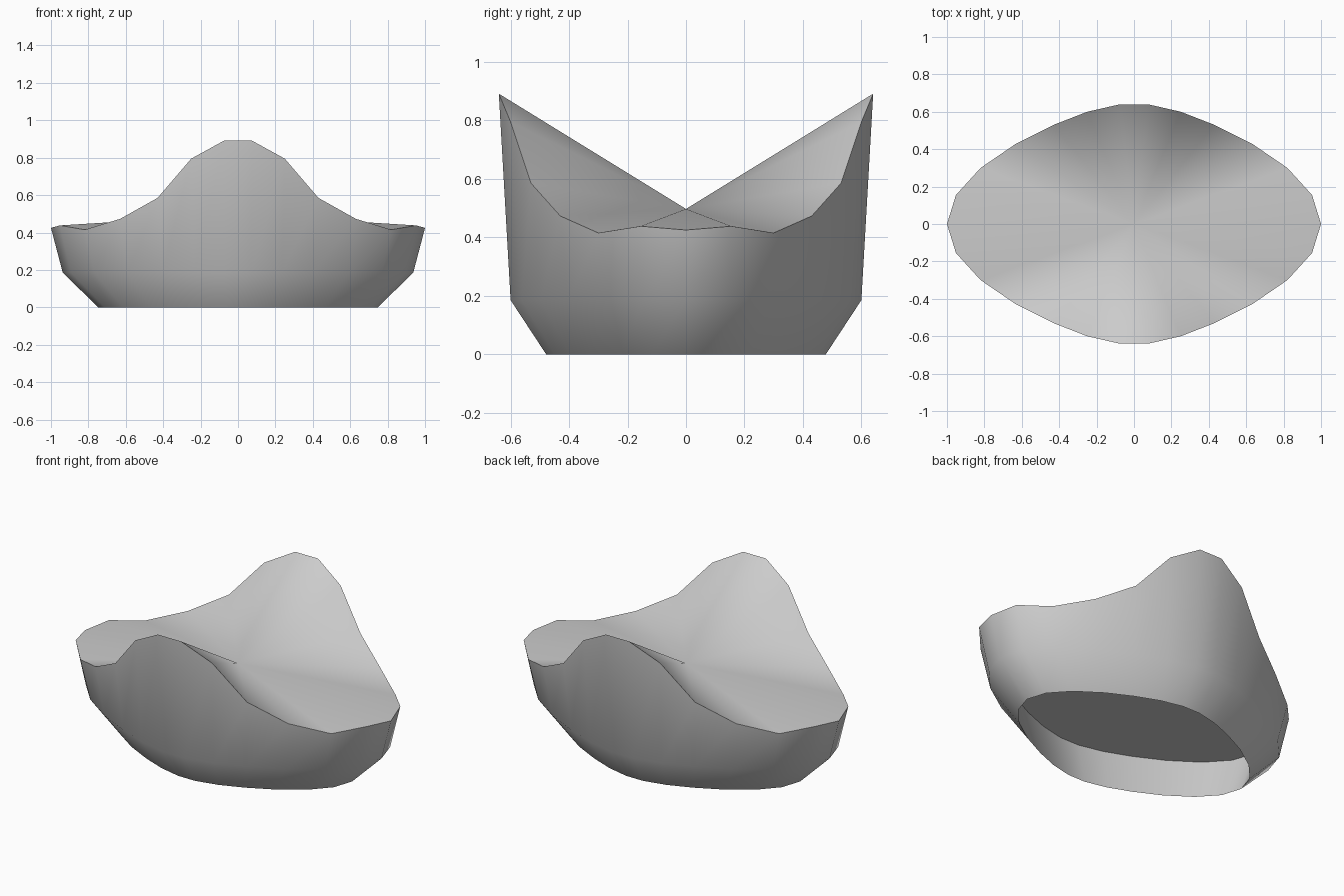
import bpy, bmesh, math

if "Cube" in bpy.data.objects:
    bpy.data.objects.remove(bpy.data.objects["Cube"])

# One quadrant of the rim: x, y, z from the side peak towards the pointed end
quarter = [(0.075, 0.64, 0.891), (0.25, 0.60, 0.795), (0.43, 0.53, 0.585),
           (0.63, 0.43, 0.473), (0.82, 0.30, 0.415), (0.952, 0.155, 0.438)]
tip = (1.0, 0.0, 0.425)

# Mirror the quadrant into a closed counter-clockwise loop
right = [(x, -y, z) for x, y, z in quarter] + [tip] + quarter[::-1]
rim = right + [(-x, -y, z) for x, y, z in right]

bm = bmesh.new()


def ring(scale, height=None):
    return [bm.verts.new((x * scale, y * scale, z if height is None else height))
            for x, y, z in rim]


def bridge(lower, upper):
    n = len(lower)
    for i in range(n):
        j = (i + 1) % n
        bm.faces.new((lower[i], lower[j], upper[j], upper[i]))


# Outer wall: foot, widest turn, wavy rim
foot, turn, top = ring(0.747, 0.0), ring(0.937, 0.185), ring(1.0)
bridge(foot, turn)
bridge(turn, top)

# Saddle-shaped upper surface fanning out from the centre
centre = bm.verts.new((0, 0, 0.497))
for i in range(len(top)):
    bm.faces.new((top[i], top[(i + 1) % len(top)], centre))

# Recessed underside, widening inwards
recess = ring(0.84, 0.255)
bridge(recess, foot)
bm.faces.new(recess[::-1])

mesh = bpy.data.meshes.new("saddle_bowl")
bm.to_mesh(mesh)
bm.free()
bowl = bpy.data.objects.new("saddle_bowl", mesh)
bpy.context.collection.objects.link(bowl)

# Smooth walls with crisp rim and foot
bpy.context.view_layer.objects.active = bowl
bowl.select_set(True)
bpy.ops.object.shade_smooth_by_angle(angle=math.radians(60))
